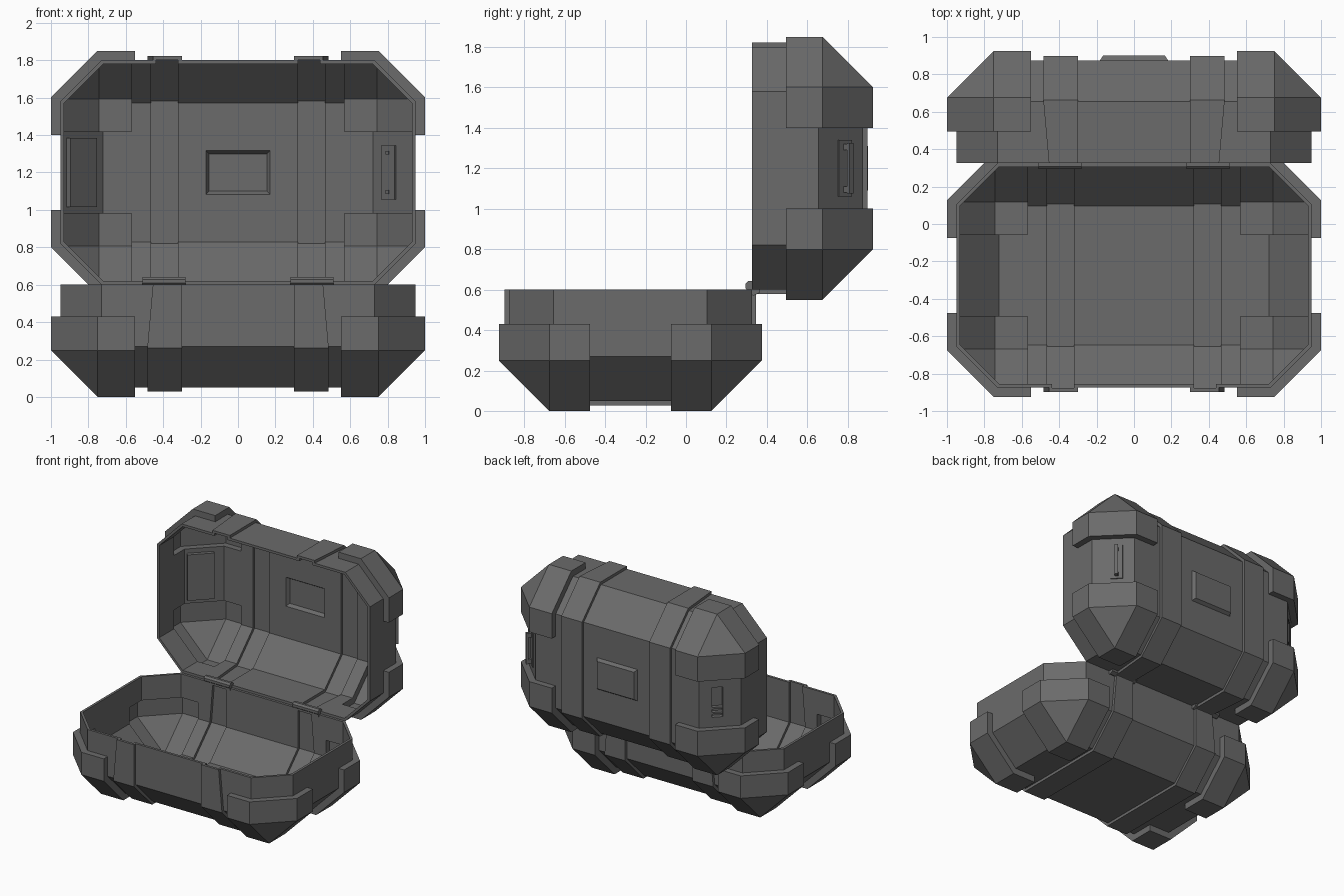
import bpy, bmesh, math
from mathutils import Matrix, Vector

if "Cube" in bpy.data.objects:
    bpy.data.objects.remove(bpy.data.objects["Cube"])

CY, RIM, WALL = -0.275, 0.6, 0.02      # tray centre in y, rim height, wall thickness
HX, HY = 0.95, 0.60                    # half sizes of the plain body

grey = bpy.data.materials.new("dark grey plastic")
grey.diffuse_color = (0.145, 0.145, 0.145, 1)
grey.use_nodes = True
grey.node_tree.nodes["Principled BSDF"].inputs["Base Color"].default_value = grey.diffuse_color

# Placement of the two halves: the lid is the tray mirrored and swung open
TRAY = Matrix.Translation((0, CY, 0))
hinge_y = CY + HY
LID = Matrix(((1, 0, 0, 0), (0, 0, -1, hinge_y + RIM),
              (0, -1, 0, RIM + HY), (0, 0, 0, 1)))


def hull(name, points, place):
    """Convex solid around the given points."""
    bm = bmesh.new()
    for p in points:
        bm.verts.new(place @ Vector(p))
    bmesh.ops.remove_doubles(bm, verts=bm.verts, dist=1e-5)
    res = bmesh.ops.convex_hull(bm, input=bm.verts)
    junk = [g for g in res["geom_interior"] if isinstance(g, bmesh.types.BMVert)]
    bmesh.ops.delete(bm, geom=junk, context='VERTS')
    bmesh.ops.dissolve_limit(bm, angle_limit=0.01, verts=bm.verts, edges=bm.edges)
    bmesh.ops.recalc_face_normals(bm, faces=bm.faces)
    me = bpy.data.meshes.new(name)
    bm.to_mesh(me)
    bm.free()
    me.materials.append(grey)
    ob = bpy.data.objects.new(name, me)
    bpy.context.collection.objects.link(ob)
    return ob


def combine(ob, others, op):
    """Apply one boolean per helper solid, then remove the helper."""
    for o in others:
        m = ob.modifiers.new("cut", 'BOOLEAN')
        m.object, m.operation, m.solver = o, op, 'EXACT'
        dg = bpy.context.evaluated_depsgraph_get()
        me = bpy.data.meshes.new_from_object(ob.evaluated_get(dg))
        ob.modifiers.clear()
        ob.data = me
        bpy.data.objects.remove(o)
    return ob


def sizes(d):
    """Half sizes, bottom height and chamfer of the body grown by d."""
    return HX + d, HY + d, 0.05 - d, 0.22 + 0.586 * d


def body(d, top, place):
    hx, hy, zb, c = sizes(d)
    pts = []
    for sx in (-1, 1):
        for sy in (-1, 1):
            for z in (zb + c, top):
                pts += [(sx * hx, sy * (hy - c), z), (sx * (hx - c), sy * hy, z)]
            pts.append((sx * (hx - c), sy * (hy - c), zb))
    return hull("body", pts, place)


def bumper(d, x0, y0, top, sx, sy, place):
    hx, hy, zb, c = sizes(d)
    pts = []
    for z in (zb + c, top):
        pts += [(x0, hy, z), (hx - c, hy, z), (hx, hy - c, z), (hx, y0, z), (x0, y0, z)]
    pts += [(x0, hy - c, zb), (hx - c, hy - c, zb), (hx - c, y0, zb), (x0, y0, zb)]
    return hull("bumper", [(sx * x, sy * y, z) for x, y, z in pts], place)


def strap(d, x0, x1, top, sx, place):
    hx, hy, zb, c = sizes(d)
    pts = []
    for sy in (-1, 1):
        for x, xt in ((x0, x0), (x1, x1 - 0.03)):
            pts += [(sx * x, sy * (hy - c), zb), (sx * x, sy * hy, zb + c),
                    (sx * xt, sy * hy, top)]
    return hull("strap", pts, place)


def solid(inner, place):
    """Body with four corner bumpers and two straps; inner gives the hollow."""
    t = WALL if inner else 0
    top = RIM + 0.05 if inner else RIM
    parts = [bumper(0.05 - t, 0.55 + t, 0.2 + t, 0.43 - t, sx, sy, place)
             for sx in (-1, 1) for sy in (-1, 1)]
    parts += [strap(0.022 - t, 0.3 + t, 0.485 - t, top, sx, place) for sx in (-1, 1)]
    return combine(body(-t, top, place), parts, 'UNION')


def window(x, y, slope, z0, z1):
    return [(sx * (x - k), sy * (y - k), z) for sx in (-1, 1) for sy in (-1, 1)
            for k, z in ((0, z0), (slope, z1))]


def slope_box(side, u, w, length, n0, n1, y=0):
    """Box on the sloped end: u along the slope, n outward from it."""
    r = math.sqrt(0.5)
    return [(side * (0.84 + r * (uu + n)), y + sy * length / 2, 0.16 + r * (uu - n))
            for uu in (u - w / 2, u + w / 2) for n in (n0, n1) for sy in (-1, 1)]


# Lower half
tray = combine(solid(False, TRAY), [solid(True, TRAY)], 'DIFFERENCE')
tray.name = "tray"

# Upper half with raised back panel, hollow from inside
lid = solid(False, LID)
combine(lid, [hull("panel", window(0.185, 0.13, 0.02, 0.055, 0.025), LID)], 'UNION')
combine(lid, [solid(True, LID),
              hull("panel_hollow", window(0.175, 0.12, 0.02, 0.075, 0.043), LID)],
        'DIFFERENCE')

# Latch pocket on the left end of the lid
combine(lid, [hull("pocket_housing", slope_box(-1, 0.03, 0.2, 0.37, -0.05, -0.01), LID)],
        'UNION')
combine(lid, [hull("pocket", slope_box(-1, -0.02, 0.08, 0.24, -0.035, 0.05), LID)],
        'DIFFERENCE')
lid.name = "lid"
for i, y in enumerate((0.05, 0.09)):
    hull(f"pocket_bar_{i + 1}", slope_box(-1, -0.02, 0.08, 0.015, -0.035, -0.005, y), LID)

# Grab handle on the right end of the lid
hull("handle_plate", slope_box(1, -0.025, 0.09, 0.28, -0.005, 0.008), LID)
hull("handle_inner_plate", slope_box(1, -0.025, 0.1, 0.29, -0.03, -0.015), LID)
hull("handle_bar", slope_box(1, -0.025, 0.025, 0.25, 0.032, 0.05), LID)
for i, y in enumerate((-0.105, 0.105)):
    hull(f"handle_post_{i + 1}", slope_box(1, -0.025, 0.025, 0.03, 0, 0.04, y), LID)
    hull(f"handle_bolt_{i + 1}", slope_box(1, -0.025, 0.02, 0.02, -0.036, -0.028, y), LID)

# Hinges: eight-sided barrel with a short leaf on the tray and one on the lid
for sx, side in ((-1, "left"), (1, "right")):
    xs = (sx * 0.28, sx * 0.51)
    ring = [(math.cos(a), math.sin(a)) for a in
            (math.pi / 8 + i * math.pi / 4 for i in range(8))]
    hull(f"{side}_hinge_barrel", [(x, 0.318 + 0.026 * c, 0.618 + 0.026 * s)
                                  for x in xs for c, s in ring], Matrix())
    hull(f"{side}_hinge_leaf", [(x, y, z) for x in xs for y, z in
                                ((0.30, 0.61), (0.30, 0.585), (0.335, 0.57),
                                 (0.365, 0.585), (0.365, 0.61))], Matrix())
